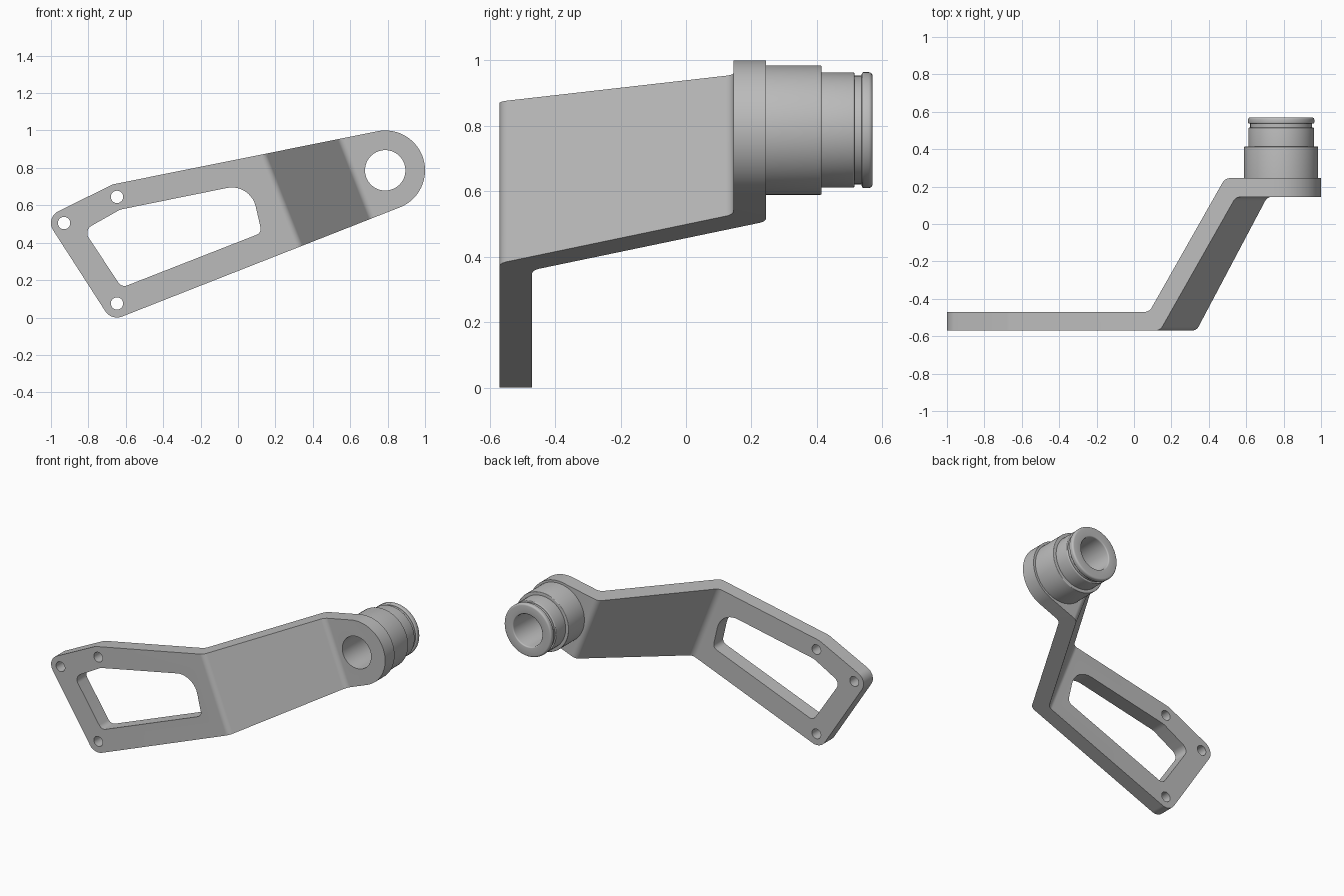
import bpy, bmesh, math
from mathutils import Vector, geometry

if "Cube" in bpy.data.objects:
    bpy.data.objects.remove(bpy.data.objects["Cube"])

metal = bpy.data.materials.new("grey metal")
metal.use_nodes = True
GREY = (0.5, 0.5, 0.5, 1)
metal.diffuse_color = GREY
metal.node_tree.nodes["Principled BSDF"].inputs["Base Color"].default_value = GREY

BOSS = Vector((0.787, 0.787))      # boss axis in x, z
BOLTS = [(-0.93, 0.505), (-0.647, 0.645), (-0.647, 0.075)]
TILT = math.radians(21.5)          # slope of the lower edge, square to the bends


def finish(name, bm):
    bmesh.ops.recalc_face_normals(bm, faces=bm.faces)
    mesh = bpy.data.meshes.new(name)
    bm.to_mesh(mesh)
    bm.free()
    mesh.materials.append(metal)
    ob = bpy.data.objects.new(name, mesh)
    bpy.context.collection.objects.link(ob)
    return ob


def prism(name, points, direction):
    """Closed 3D outline pushed along a direction."""
    bm = bmesh.new()
    face = bm.faces.new([bm.verts.new(p) for p in points])
    ext = bmesh.ops.extrude_face_region(bm, geom=[face])
    verts = [g for g in ext["geom"] if isinstance(g, bmesh.types.BMVert)]
    bmesh.ops.translate(bm, verts=verts, vec=direction)
    return finish(name, bm)


def through(name, outline):
    """Prism of an x, z outline running front to back."""
    return prism(name, [(x, -1, z) for x, z in outline], (0, 2, 0))


def circle(center, r, n=64):
    return [Vector(center) + r * Vector((math.cos(2 * math.pi * i / n),
                                         math.sin(2 * math.pi * i / n)))
            for i in range(n)]


def rounded(corners, steps=10):
    """Polygon of (x, y, radius) corners with true arc fillets."""
    out = []
    n = len(corners)
    for i, (x, y, r) in enumerate(corners):
        p = Vector((x, y))
        if r == 0:
            out.append(p)
            continue
        a = (Vector(corners[i - 1][:2]) - p).normalized()
        b = (Vector(corners[(i + 1) % n][:2]) - p).normalized()
        half = a.angle(b) / 2
        c = p + (a + b).normalized() * (r / math.sin(half))
        start = p + a * (r / math.tan(half)) - c
        end = p + b * (r / math.tan(half)) - c
        for k in range(steps + 1):
            t = k / steps
            w = math.pi - 2 * half
            out.append(c + (start * math.sin((1 - t) * w) + end * math.sin(t * w)) / math.sin(w))
    return out


def smooth(ob):
    bpy.ops.object.select_all(action='DESELECT')
    ob.select_set(True)
    bpy.context.view_layer.objects.active = ob
    bpy.ops.object.shade_smooth_by_angle(angle=math.radians(30))


# Doubly bent strip of even thickness
R = 0.045
strip = rounded([(-1.5, -0.57, 0), (0.45, -0.57, R), (0.857, 0.145, R), (1.6, 0.145, 0),
                 (1.6, 0.245, 0), (0.799, 0.245, R), (0.392, -0.47, R), (-1.5, -0.47, 0)])
along = Vector((math.cos(TILT), 0, math.sin(TILT)))
across = Vector((-math.sin(TILT), 0, math.cos(TILT)))
bracket = prism("bent_bracket",
                [along * u + Vector((0, y, 0)) - across * 0.5 for u, y in strip], across * 2)

# Outline: one taut band around the boss and the three bolt corners
cloud = circle(BOSS, 0.213, 128)
for c, r in zip(BOLTS, (0.07, 0.07, 0.075)):
    cloud += circle(c, r)
hull = [cloud[i] for i in geometry.convex_hull_2d(cloud)]
cutters = [("INTERSECT", through("outline_cutter", hull))]

# Window, bolt holes and bore
window = rounded([(-0.825, 0.467, 0.045), (-0.63, 0.577, 0.1), (0.066, 0.718, 0.13),
                  (0.127, 0.453, 0.035), (-0.622, 0.16, 0.04)])
cutters.append(("DIFFERENCE", through("window_cutter", window)))
cutters.append(("DIFFERENCE", through("bore_cutter", circle(BOSS, 0.108))))
for c in BOLTS:
    cutters.append(("DIFFERENCE", through("bolt_cutter", circle(c, 0.033, 32))))

for op, cutter in cutters:
    cutter.hide_render = True
    mod = bracket.modifiers.new(op.title(), 'BOOLEAN')
    mod.operation = op
    mod.solver = 'EXACT'
    mod.object = cutter
    bpy.context.view_layer.objects.active = bracket
    bpy.ops.object.modifier_apply(modifier=mod.name)
    bpy.data.objects.remove(cutter)
smooth(bracket)

# Stepped hollow boss: (y, radius, fillet) turned about the boss axis
profile = rounded([(0.243, 0.108, 0), (0.243, 0.198, 0), (0.414, 0.198, 0.004),
                   (0.414, 0.176, 0), (0.515, 0.176, 0.005), (0.515, 0.166, 0),
                   (0.537, 0.166, 0), (0.537, 0.177, 0.006), (0.57, 0.177, 0.012),
                   (0.57, 0.108, 0.008)], steps=4)
bm = bmesh.new()
ring = [bm.verts.new((BOSS.x + r, y, BOSS.y)) for y, r in profile]
edges = [bm.edges.new((ring[i - 1], ring[i])) for i in range(len(ring))]
bmesh.ops.spin(bm, geom=ring + edges, cent=(BOSS.x, 0, BOSS.y), axis=(0, 1, 0),
               angle=2 * math.pi, steps=64, use_merge=True)
bmesh.ops.remove_doubles(bm, verts=bm.verts, dist=0.0001)
smooth(finish("bearing_boss", bm))
